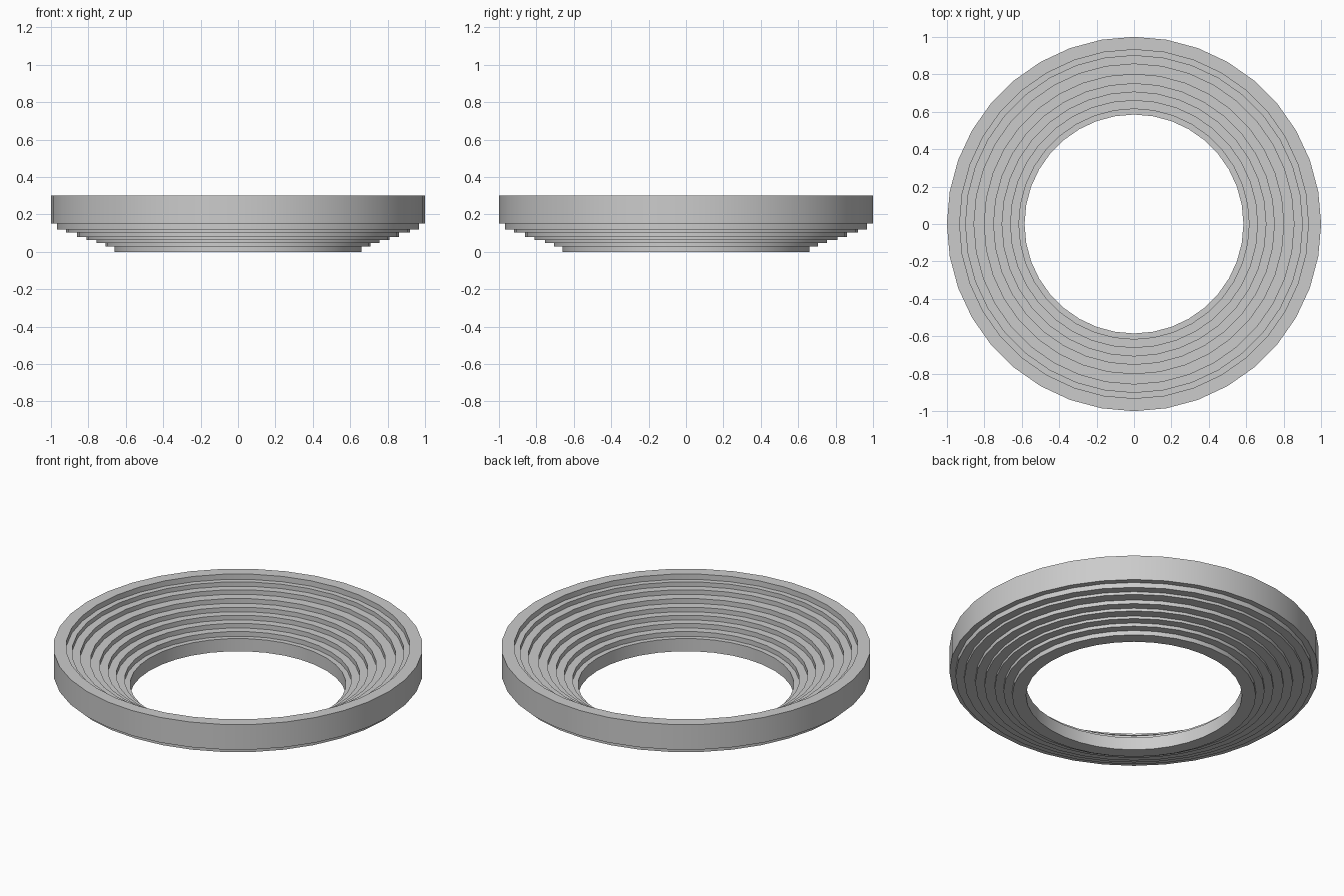
import bpy, bmesh, math

if "Cube" in bpy.data.objects:
    bpy.data.objects.remove(bpy.data.objects["Cube"])

SIDES = 36

# Outer steps, bottom to top: (radius, top height)
outer = [(0.66, 0.027), (0.707, 0.047), (0.755, 0.063), (0.81, 0.08),
         (0.86, 0.103), (0.92, 0.12), (0.967, 0.15), (1.0, 0.30)]
# Inner steps, top to bottom: (radius, bottom height of its wall)
inner = [(0.932, 0.268), (0.90, 0.242), (0.855, 0.215), (0.80, 0.187),
         (0.75, 0.160), (0.705, 0.132), (0.66, 0.104), (0.615, 0.076),
         (0.585, 0.0)]


def stair(steps, z):
    """Turn steps into a run of vertical walls and flat treads."""
    points = []
    for r, z_next in steps:
        points += [(r, z), (r, z_next)]
        z = z_next
    return points


def lathe(name, profile):
    """Revolve a closed (radius, height) profile about z."""
    bm = bmesh.new()
    rings = []
    for i in range(SIDES):
        a = 2 * math.pi * i / SIDES
        rings.append([bm.verts.new((r * math.cos(a), r * math.sin(a), z))
                      for r, z in profile])
    n = len(profile)
    for i in range(SIDES):
        a, b = rings[i], rings[(i + 1) % SIDES]
        for j in range(n):
            k = (j + 1) % n
            bm.faces.new((a[j], b[j], b[k], a[k]))
    bmesh.ops.recalc_face_normals(bm, faces=bm.faces)
    mesh = bpy.data.meshes.new(name)
    bm.to_mesh(mesh)
    bm.free()
    obj = bpy.data.objects.new(name, mesh)
    bpy.context.collection.objects.link(obj)
    bpy.context.view_layer.objects.active = obj
    obj.select_set(True)
    bpy.ops.object.shade_smooth_by_angle(angle=math.radians(30))
    return obj


# Stepped bowl ring: outside stair up, inside stair back down
lathe("stepped_ring", stair(outer, 0.0) + stair(inner, 0.30))
